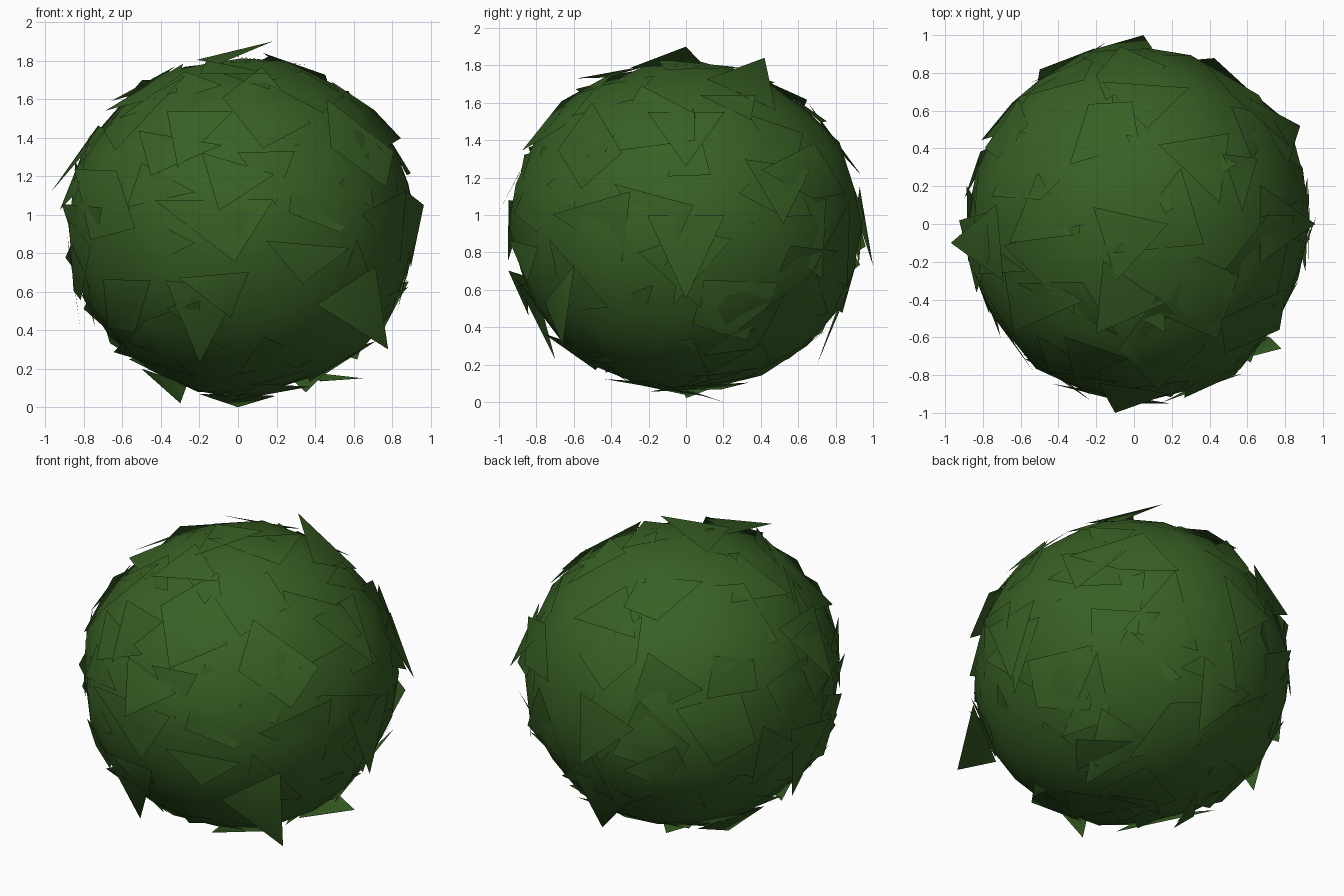
import bpy, bmesh, math, random
from mathutils import Vector

random.seed(11)
cube = bpy.data.objects.get("Cube")
if cube:
    bpy.data.objects.remove(cube)

CENTRE = Vector((0.02, 0, 0.94))
RADII = Vector((0.91, 0.94, 0.88))

green = bpy.data.materials.new("leaf green")
green.use_nodes = True
colour = (0.039, 0.117, 0.018, 1)
green.diffuse_color = colour
green.node_tree.nodes["Principled BSDF"].inputs["Base Color"].default_value = colour


def shell(direction, lift):
    """Point on the bush surface, raised by a factor."""
    return CENTRE + direction.normalized() * RADII * lift


def finish(bm, name):
    mesh = bpy.data.meshes.new(name)
    bm.to_mesh(mesh)
    bm.free()
    mesh.materials.append(green)
    mesh.shade_smooth()
    obj = bpy.data.objects.new(name, mesh)
    bpy.context.collection.objects.link(obj)
    return obj


def add_leaf(bm, points):
    """Triangle or folded quad, wound to face outwards."""
    verts = [bm.verts.new(p) for p in points]
    for i in range(1, len(verts) - 1):
        face = bm.faces.new((verts[0], verts[i], verts[i + 1]))
        face.normal_update()
        if face.normal.dot(face.calc_center_median() - CENTRE) < 0:
            face.normal_flip()


def soften_normals(obj, wobble):
    """Let the leaves shade like one round mass, with small variations."""
    normals = []
    for v in obj.data.vertices:
        radial = (v.co - CENTRE).normalized()
        jitter = Vector([random.uniform(-1, 1) for axis in "xyz"])
        normals.append((radial + v.normal * 0.5 + jitter * wobble).normalized())
    obj.data.normals_split_custom_set_from_vertices(normals)


# Rounded inner mass with a slightly uneven surface
bm = bmesh.new()
bmesh.ops.create_icosphere(bm, subdivisions=3, radius=1)
for v in bm.verts:
    v.co = shell(v.co, random.uniform(0.98, 1.015))
finish(bm, "bush_core")

# Broad overlapping leaves, spread evenly and lying close to the surface
COUNT = 75
GOLDEN_ANGLE = math.pi * (3 - math.sqrt(5))
bm = bmesh.new()
for i in range(COUNT):
    z = 1 - (2 * i + 1) / COUNT
    a = i * GOLDEN_ANGLE + random.uniform(-0.3, 0.3)
    r = math.sqrt(1 - z * z)
    d = Vector((r * math.cos(a), r * math.sin(a), z))
    u = d.orthogonal().normalized()
    w = d.cross(u)
    corners = random.choice((3, 3, 4))
    start = random.uniform(0, math.tau)
    points = []
    for k in range(corners):
        angle = start + math.tau * (k + random.uniform(-0.25, 0.25)) / corners
        reach = random.uniform(0.15, 0.42)
        offset = (u * math.cos(angle) + w * math.sin(angle)) * reach
        p = shell(d + offset, random.uniform(0.99, 1.05))
        p.z = max(p.z, 0.03)
        points.append(p)
    add_leaf(bm, points)
soften_normals(finish(bm, "surface_leaves"), 0.2)

# Larger leaves that shape the outline: a free tip, and a root on the surface
LEAVES = (
    # left and right sides
    ((-0.97, -0.1, 1.12), (-0.75, -0.1, 1.5)),
    ((-0.82, 0.1, 0.42), (-0.9, 0, 0.85)),
    ((0.96, 0, 1.26), (0.7, 0, 1.6)),
    ((0.93, 0, 0.55), (0.95, 0, 1)),
    ((0.88, 0.52, 0.95), (0.75, 0.5, 1.3)),
    # top
    ((0.18, 0, 1.9), (-0.15, -0.1, 1.8)),
    ((0.13, 0.42, 1.84), (0.5, 0.3, 1.7)),
    ((-0.2, -0.58, 1.73), (0, -0.3, 1.8)),
    ((-0.66, -0.1, 1.59), (-0.4, 0.1, 1.7)),
    # front and back
    ((-0.1, -1, 1.02), (0, -0.9, 1.3)),
    ((-0.2, -0.7, 0.23), (-0.2, -0.9, 0.6)),
    ((0.78, -0.66, 0.3), (0.6, -0.7, 0.6)),
    ((0.05, 1, 0.73), (-0.1, 1, 1.1)),
    ((0.1, 0.7, 0.2), (0, 0.9, 0.5)),
    # underside
    ((0.65, 0.25, 0.15), (0.4, 0.2, 0.1)),
    ((0, 0.2, 0), (0, 0, 0.1)),
    ((-0.3, 0, 0.02), (-0.4, 0.1, 0.1)),
)
bm = bmesh.new()
for tip, root in LEAVES:
    tip = Vector(tip)
    out = (Vector(root) - CENTRE).normalized()
    side = out.cross(tip - CENTRE).normalized() * 0.22
    add_leaf(bm, (tip, shell(out + side, 1.02), shell(out - side, 1.02)))
soften_normals(finish(bm, "outer_leaves"), 0.15)
